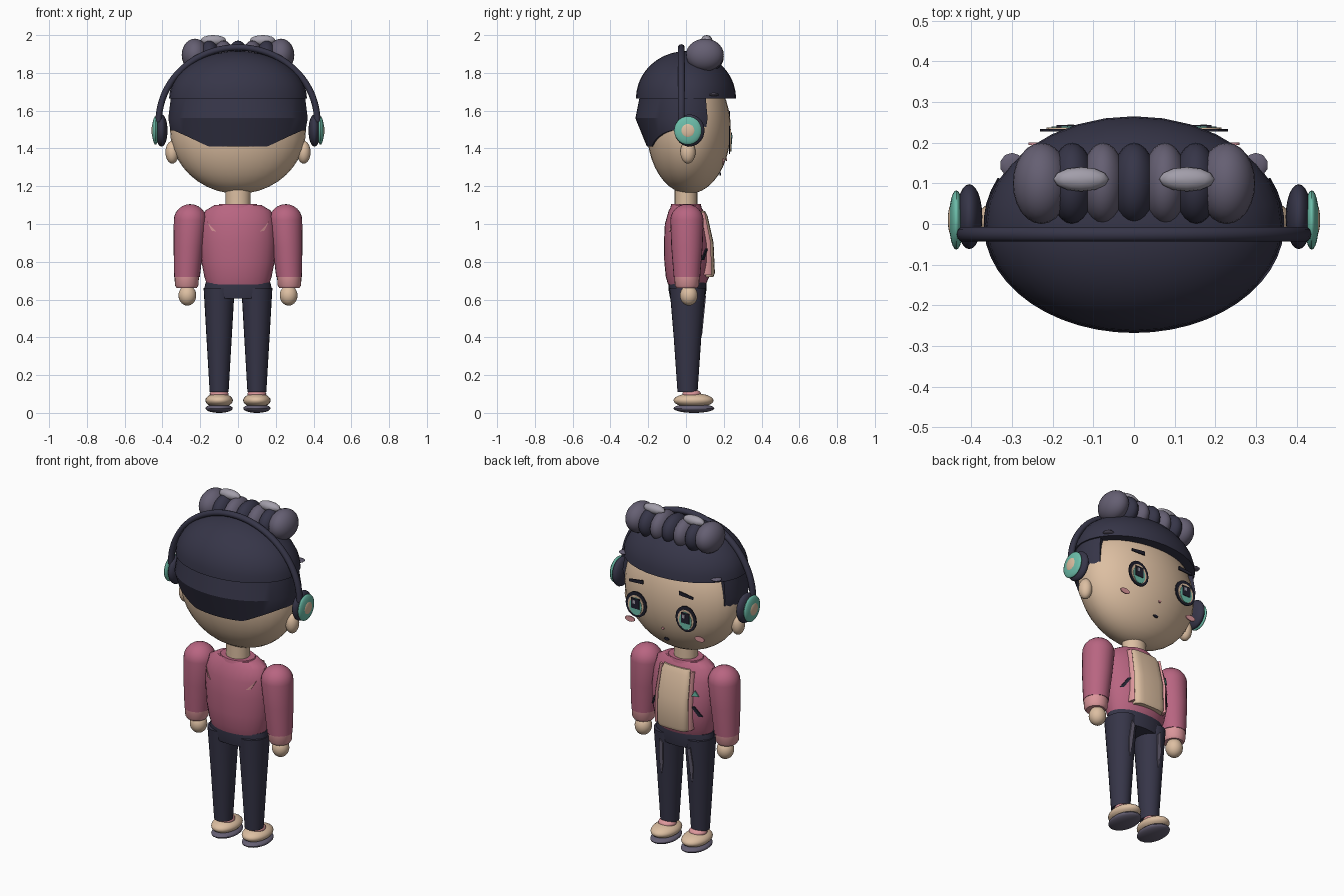
import bpy, bmesh, math
from math import sin, cos, pi, sqrt

if "Cube" in bpy.data.objects:
    bpy.data.objects.remove(bpy.data.objects["Cube"])


def material(name, r, g, b):
    m = bpy.data.materials.new(name)
    m.use_nodes = True
    m.diffuse_color = (r, g, b, 1)
    m.node_tree.nodes["Principled BSDF"].inputs["Base Color"].default_value = (r, g, b, 1)
    return m


navy = material("navy", .037, .036, .065)
skin = material("skin", .72, .52, .36)
rose = material("rose", .48, .13, .22)
blush = material("light pink", .72, .31, .33)
teal = material("teal", .15, .51, .40)
grey = material("purple grey", .13, .115, .17)
silver = material("silver", .36, .34, .40)
black = material("dark ink", .015, .015, .028)


def finish(name, bm, mat, angle=40):
    bmesh.ops.recalc_face_normals(bm, faces=bm.faces)
    me = bpy.data.meshes.new(name)
    bm.to_mesh(me)
    bm.free()
    me.materials.append(mat)
    ob = bpy.data.objects.new(name, me)
    bpy.context.collection.objects.link(ob)
    bpy.ops.object.select_all(action='DESELECT')
    ob.select_set(True)
    bpy.context.view_layer.objects.active = ob
    bpy.ops.object.shade_smooth_by_angle(angle=math.radians(angle))
    return ob


def ball(name, loc, rad, mat, seg=24, rings=14, turn=0):
    bm = bmesh.new()
    bmesh.ops.create_uvsphere(bm, u_segments=seg, v_segments=rings, radius=1)
    bmesh.ops.scale(bm, vec=rad, verts=bm.verts)
    ob = finish(name, bm, mat)
    ob.location = loc
    ob.rotation_euler.y = turn
    return ob


def loft(name, rings, mat, seg=24, power=1):
    """Closed stack of rings given as (z, centre x, centre y, radius x, radius y)."""
    bm = bmesh.new()
    rows = []
    for z, cx, cy, rx, ry in rings:
        row = []
        for i in range(seg):
            c, s = cos(2 * pi * i / seg), sin(2 * pi * i / seg)
            row.append(bm.verts.new((cx + rx * math.copysign(abs(c) ** power, c),
                                     cy + ry * math.copysign(abs(s) ** power, s), z)))
        rows.append(row)
    for a, b in zip(rows, rows[1:]):
        for i in range(seg):
            j = (i + 1) % seg
            bm.faces.new((a[i], a[j], b[j], b[i]))
    bm.faces.new(rows[0])
    bm.faces.new(rows[-1])
    return finish(name, bm, mat)


def plate(name, points, surface, mat, depth=.006):
    """Thin plate from an x-z outline laid on y = surface(x, z)."""
    bm = bmesh.new()
    front = [bm.verts.new((x, surface(x, z), z)) for x, z in points]
    back = [bm.verts.new((v.co.x, v.co.y - depth, v.co.z)) for v in front]
    n = len(points)
    bm.faces.new(front)
    bm.faces.new(back[::-1])
    for i in range(n):
        bm.faces.new((front[i], back[i], back[(i + 1) % n], front[(i + 1) % n]))
    return finish(name, bm, mat)


def oval(cx, cz, rx, rz, n=16):
    return [(cx + rx * cos(2 * pi * i / n), cz + rz * sin(2 * pi * i / n)) for i in range(n)]


def box(cx, cz, w, h, slant=0):
    return [(cx - w - slant, cz - h), (cx + w - slant, cz - h), (cx + w + slant, cz + h), (cx - w + slant, cz + h)]


# Head and neck
ball("head", (0, .015, 1.5), (.36, .222, .34), skin, 32, 20)
loft("neck", [(1.06, 0, 0, .065, .06), (1.22, 0, 0, .068, .06)], skin)

# Hair crown: upper half of an ellipsoid with a hard brim
crown = [(1.665 + .25 * sin(t * pi / 20), 0, 0, .365 * cos(t * pi / 20), .265 * cos(t * pi / 20))
         for t in range(10)] + [(1.915, 0, 0, .01, .008)]
loft("hair_crown", crown, navy, 32)

# Back hair: open shell with sideburns and a lower edge that rises at the sides
bm = bmesh.new()
cols = []
for i in range(33):
    a = pi * (-1.14 + 1.28 * i / 32)
    side = min(1, max(0, (abs(cos(a)) - .5) / .45))
    low = 1.41 + .085 * side
    col = []
    for z, rx, ry in ((low, .318 + .04 * side, .207 + .04 * side), (1.56, .37, .268), (1.7, .352, .24)):
        col.append(bm.verts.new((rx * cos(a), ry * sin(a), z)))
    col.append(bm.verts.new((.3 * cos(a), .19 * sin(a), 1.7)))
    col.append(bm.verts.new((.3 * cos(a), .18 * sin(a), low)))
    cols.append(col)
for a, b in zip(cols, cols[1:]):
    for k in range(5):
        bm.faces.new((a[k], b[k], b[(k + 1) % 5], a[(k + 1) % 5]))
bm.faces.new(cols[0])
bm.faces.new(cols[-1])
finish("back_hair", bm, navy, 25)

# Row of hair rolls with two ornaments
for k in range(-3, 4):
    x = k * .076
    wide = .07 if abs(k) == 3 else .055
    ball("hair_roll", (x, .1, 1.895 if abs(k) == 3 else 1.885), (wide, .1, .086),
         grey if k % 2 else navy)

# Headband
bm = bmesh.new()
rows = []
for i in range(41):
    a = pi * (i / 40)
    rows.append([bm.verts.new(((.42 + .017 * cos(b)) * cos(a), -.025 + .019 * sin(b),
                               1.54 + (.395 + .017 * cos(b)) * sin(a)))
                 for b in [2 * pi * j / 10 for j in range(10)]])
for a, b in zip(rows, rows[1:]):
    for j in range(10):
        bm.faces.new((a[j], a[(j + 1) % 10], b[(j + 1) % 10], b[j]))
bm.faces.new(rows[0])
bm.faces.new(rows[-1])
finish("headband", bm, navy)


def chest(x, z):
    return .014 + .125 * sqrt(max(0, 1 - (x / .2) ** 2))


def upper_back(x, z):
    return -.105 * sqrt(max(0, 1 - (x / .196) ** 2)) - .003


def eye_plane(offset):
    return lambda x, z: .234 + offset


# Paired parts
for s in (1, -1):
    side = "left" if s > 0 else "right"
    ball(side + "_hair_ornament", (s * .13, .11, 1.972), (.068, .03, .028), silver, 12, 8)
    ball(side + "_hair_clip", (s * .3, .145, 1.685), (.03, .03, .008), grey, 10, 6)
    # Headphones and ears
    ball(side + "_ear_cup", (s * .405, .018, 1.495), (.032, .08, .085), navy)
    ball(side + "_ear_cup_ring", (s * .437, .01, 1.495), (.018, .073, .075), teal)
    ball(side + "_ear_cup_centre", (s * .446, .01, 1.495), (.012, .042, .042), skin)
    ball(side + "_ear", (s * .348, .01, 1.38), (.036, .04, .06), skin)
    # Eyes, brows and cheeks
    ex = s * .163
    plate(side + "_eye_rim", oval(ex, 1.445, .068, .075), eye_plane(0), black)
    plate(side + "_eye_white", oval(ex, 1.442, .052, .058), eye_plane(.003), skin)
    plate(side + "_iris", oval(ex, 1.435, .04, .052), eye_plane(.006), teal)
    plate(side + "_pupil", box(ex, 1.453, .027, .03), eye_plane(.009), black)
    plate(side + "_eye_glint", box(ex + .008, 1.462, .008, .01), eye_plane(.011), silver)
    plate(side + "_brow", [(ex - s * .045, 1.575), (ex + s * .045, 1.57), (ex + s * .045, 1.585),
                           (ex - s * .045, 1.597)], eye_plane(0), black)
    plate(side + "_cheek", oval(s * .228, 1.33, .032, .016), lambda x, z: .2, blush)
    # Arms
    arm = [(1.02 + .085 * sin(t * pi / 12), s * .253, .005, .087 * cos(t * pi / 12), .088 * cos(t * pi / 12))
           for t in (5.9, 5, 4, 3, 2, 1, 0)]
    arm += [(.88, s * .262, .005, .079, .083), (.72, s * .27, .005, .068, .07)]
    loft(side + "_sleeve", arm, rose)
    loft(side + "_cuff", [(.725, s * .271, .005, .065, .067), (.675, s * .272, .005, .062, .064),
                          (.66, s * .272, .005, .052, .054)], blush)
    ball(side + "_hand", (s * .268, .015, .622), (.047, .047, .054), skin)
    # Legs and shoes
    loft(side + "_leg", [(.66, s * .1, .008, .082, .095), (.4, s * .1, .008, .067, .073),
                         (.11, s * .1, .008, .05, .053)], navy)
    plate(side + "_trouser_streak", [(s * .08, .6), (s * .1, .62), (s * .112, .5), (s * .1, .41), (s * .088, .47)],
          lambda x, z: .044 + .1 * z, grey)
    ball(side + "_ankle", (s * .1, .03, .1), (.05, .05, .025), blush)
    ball(side + "_shoe", (s * .1, .04, .066), (.073, .106, .038), skin)
    ball(side + "_sole", (s * .1, .042, .024), (.072, .108, .024), grey)
    # Jacket details
    plate(side + "_pocket_slit", box(s * .14, .84, .008, .03, s * -.018), chest, black)
    plate(side + "_back_mark", [(s * .165, 1.015), (s * .14, .965), (s * .115, .96), (s * .14, .985)],
          upper_back, blush)
    loft(side + "_lapel", [(.73, s * .108, .08, .012, .056), (.9, s * .108, .08, .014, .052),
                           (1.06, s * .1, .06, .012, .04)], blush, 12)

# Nose and mouth
plate("nose", oval(0, 1.34, .008, .007, 8), lambda x, z: .218, blush)
plate("mouth", oval(0, 1.265, .016, .008, 10), lambda x, z: .184, black)

# Jacket, shirt panel, collar and badge
loft("jacket", [(.68, 0, .005, .165, .1), (.72, 0, .008, .178, .115), (.8, 0, .01, .194, .125),
                (.9, 0, .008, .2, .125), (1, 0, 0, .195, .112), (1.07, 0, 0, .175, .092),
                (1.1, 0, 0, .125, .075)], rose, 28)
loft("shirt_panel", [(.72, 0, .09, .095, .055), (.74, 0, .093, .1, .06), (.9, 0, .09, .1, .056),
                     (1.04, 0, .065, .095, .05), (1.07, 0, .06, .085, .04)], skin, 24, .5)
loft("collar", [(1.08, 0, 0, .115, .085), (1.105, 0, 0, .1, .078)], rose)
plate("badge", [(-.15, .93), (-.115, .93), (-.132, .965)], chest, teal)

# Hips
loft("hips", [(.605, 0, .008, .172, .092), (.65, 0, .008, .18, .1), (.69, 0, .008, .172, .1)], navy, 28)
